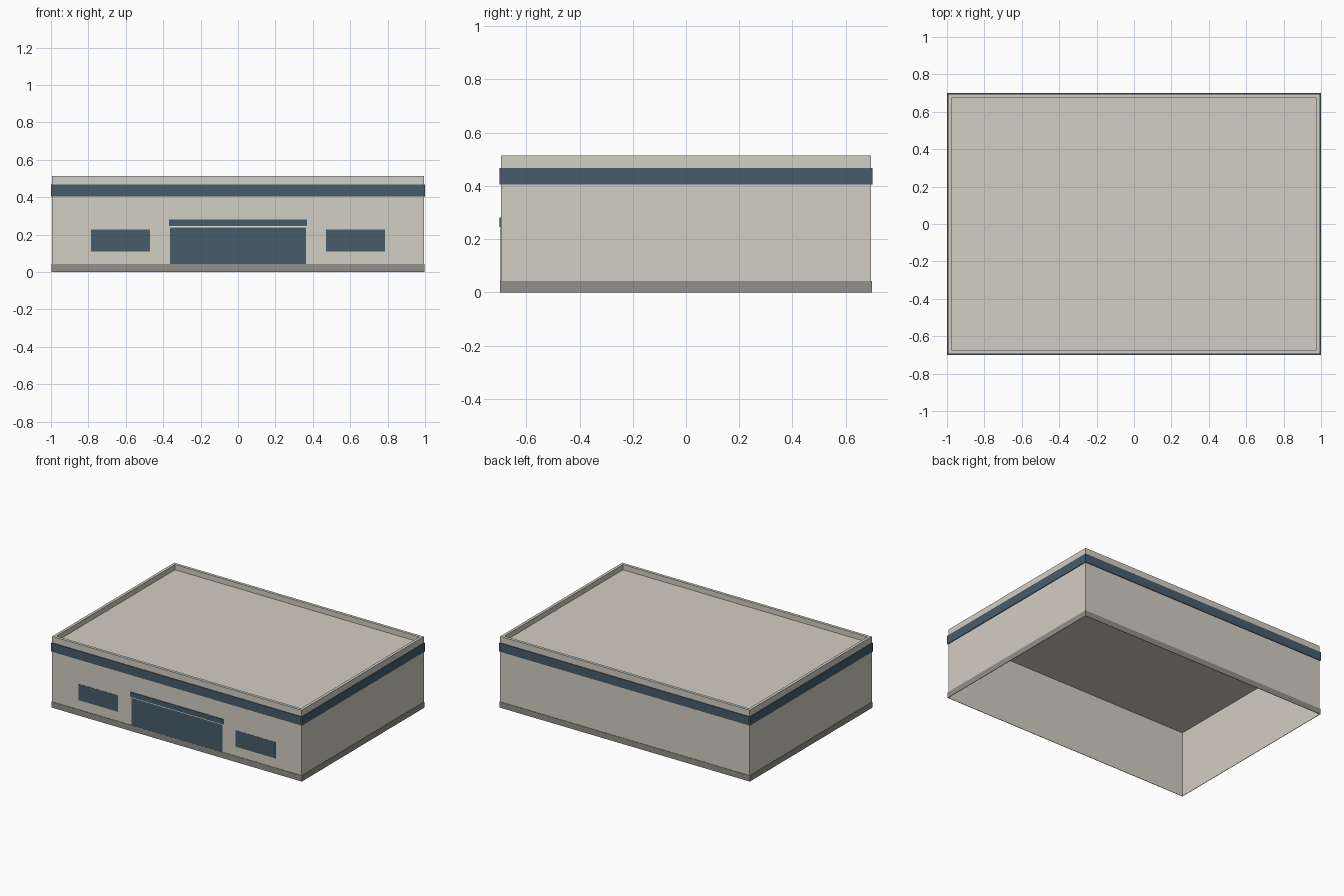
import bpy, bmesh

if "Cube" in bpy.data.objects:
    bpy.data.objects.remove(bpy.data.objects["Cube"])

WX, WY = 0.995, 0.695      # half size of the wall shell
TOP, ROOF = 0.513, 0.475   # parapet top and roof deck heights
RIM = 0.02                 # parapet thickness


def material(name, rgb):
    m = bpy.data.materials.new(name)
    m.diffuse_color = (*rgb, 1.0)
    m.use_nodes = True
    m.node_tree.nodes["Principled BSDF"].inputs["Base Color"].default_value = m.diffuse_color
    return m


WALL = material("warm_grey_wall", (0.65, 0.62, 0.55))
BASE = material("dark_grey_base", (0.29, 0.28, 0.25))
BLUE = material("slate_blue", (0.062, 0.108, 0.148))
PALE = material("pale_trim", (0.80, 0.80, 0.77))


def finish(name, bm, mat):
    bmesh.ops.recalc_face_normals(bm, faces=bm.faces)
    mesh = bpy.data.meshes.new(name)
    bm.to_mesh(mesh)
    bm.free()
    mesh.materials.append(mat)
    ob = bpy.data.objects.new(name, mesh)
    bpy.context.collection.objects.link(ob)
    return ob


def loft(name, loops, mat, cap=False):
    """Join rectangular loops (half x, half y, z) with side faces."""
    bm = bmesh.new()
    rings = [[bm.verts.new((sx * hx, sy * hy, z))
              for sx, sy in ((-1, -1), (1, -1), (1, 1), (-1, 1))]
             for hx, hy, z in loops]
    for a, b in zip(rings, rings[1:]):
        for i in range(4):
            j = (i + 1) % 4
            bm.faces.new((a[i], a[j], b[j], b[i]))
    if cap:
        bm.faces.new(rings[-1])
    return finish(name, bm, mat)


def plate(name, x0, x1, z0, z1, depth, mat):
    """Thin box on the front wall, standing out by depth."""
    bm = bmesh.new()
    bmesh.ops.create_cube(bm, size=1)
    for v in bm.verts:
        v.co = (x0 if v.co.x < 0 else x1,
                -WY - (depth if v.co.y < 0 else 0.0006),
                z0 if v.co.z < 0 else z1)
    return finish(name, bm, mat)


# Open-bottomed wall shell closed by the roof deck
loft("walls_and_roof", [(WX, WY, 0), (WX, WY, ROOF)], WALL, cap=True)

# Parapet standing on the roof edge
loft("parapet",
     [(WX, WY, ROOF), (WX, WY, TOP),
      (WX - RIM, WY - RIM, TOP), (WX - RIM, WY - RIM, ROOF)], WALL)


# Strips wrapped around the walls
def strip(name, out, z0, z1, mat):
    loft(name, [(WX, WY, z0), (WX + out, WY + out, z0),
                (WX + out, WY + out, z1), (WX, WY, z1)], mat)


strip("base_plinth", 0.003, 0, 0.042, BASE)
strip("fascia_band", 0.005, 0.404, 0.467, BLUE)

# Entrance and windows on the front
plate("entrance_glass", -0.363, 0.363, 0.042, 0.239, 0.002, BLUE)
plate("entrance_trim", -0.363, 0.363, 0.239, 0.245, 0.002, PALE)
plate("entrance_canopy", -0.37, 0.37, 0.245, 0.281, 0.005, BLUE)
for side, s in (("left", -1), ("right", 1)):
    a, b = sorted((s * 0.47, s * 0.785))
    plate(side + "_window", a, b, 0.11, 0.227, 0.002, BLUE)
